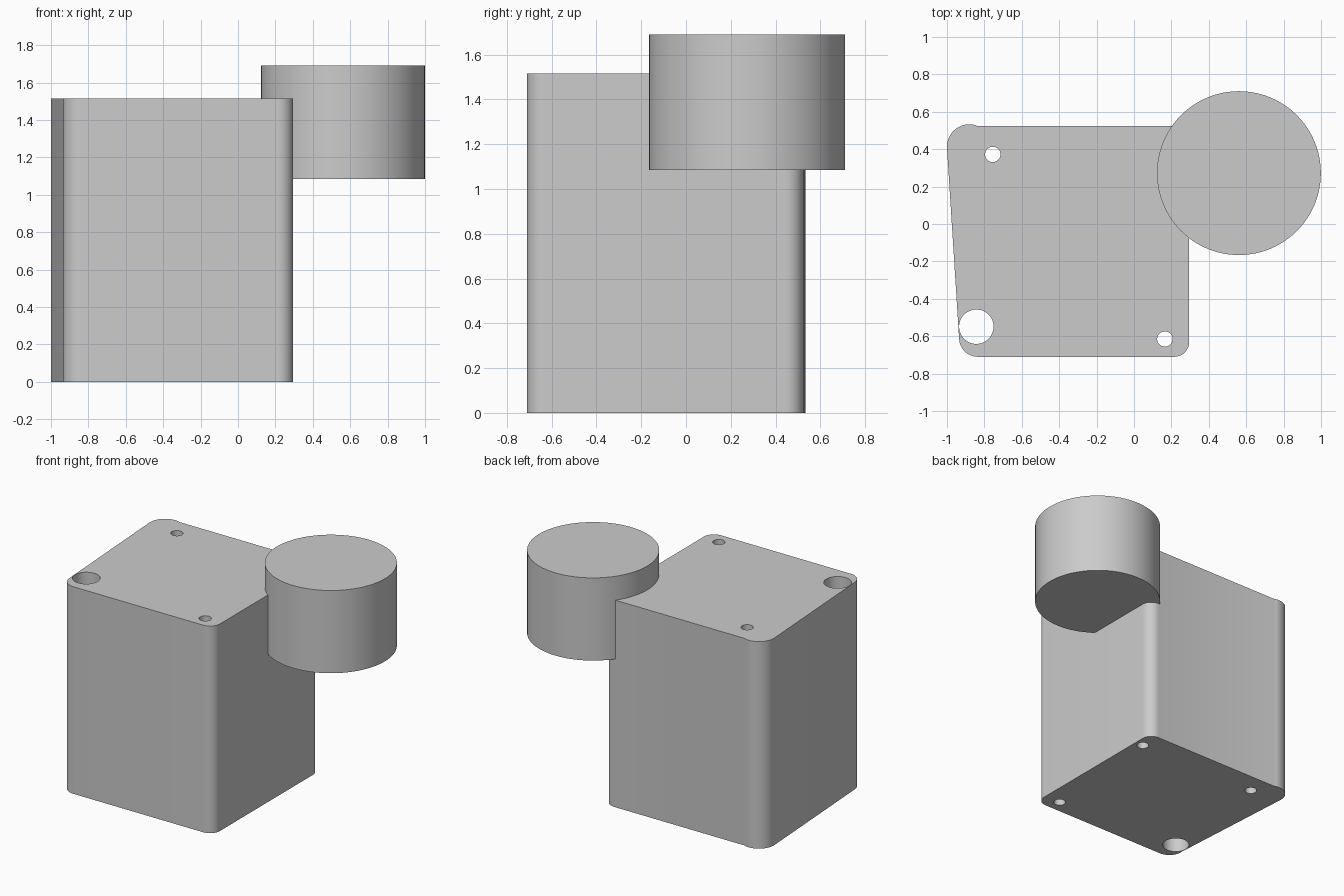
import bpy, bmesh
from math import cos, sin, radians

if "Cube" in bpy.data.objects:
    bpy.data.objects.remove(bpy.data.objects["Cube"])

H = 1.515  # block height


def prism(name, pts, z0, z1):
    """Extrude a closed xy outline between two heights."""
    bm = bmesh.new()
    base = bm.faces.new([bm.verts.new((x, y, z0)) for x, y in pts])
    top = bmesh.ops.extrude_face_region(bm, geom=[base])["geom"]
    bmesh.ops.translate(bm, vec=(0, 0, z1 - z0),
                        verts=[v for v in top if isinstance(v, bmesh.types.BMVert)])
    bmesh.ops.recalc_face_normals(bm, faces=bm.faces)
    mesh = bpy.data.meshes.new(name)
    bm.to_mesh(mesh)
    bm.free()
    ob = bpy.data.objects.new(name, mesh)
    bpy.context.collection.objects.link(ob)
    return ob


def arc(cx, cy, r, a0, a1, n):
    angles = [radians(a0 + (a1 - a0) * i / n) for i in range(n + 1)]
    return [(cx + r * cos(a), cy + r * sin(a)) for a in angles]


def circle(cx, cy, r, n):
    return arc(cx, cy, r, 0, 360, n)[:-1]


def smooth(ob):
    bpy.ops.object.select_all(action='DESELECT')
    ob.select_set(True)
    bpy.context.view_layer.objects.active = ob
    bpy.ops.object.shade_smooth_by_angle(angle=radians(30))


# Block with rounded corners and a slanted left side
outline = (arc(0.215, 0.445, 0.08, 0, 90, 12)
           + [(-0.84, 0.525)]
           + arc(-0.88, 0.413, 0.12, 78, 184, 16)
           + arc(-0.835, -0.61, 0.1, 184, 270, 12)
           + arc(0.215, -0.63, 0.08, 270, 360, 12))
block = prism("block", outline, 0, H)

# Vertical through holes: x, y, radius
holes = [(-0.755, 0.372, 0.041), (0.165, -0.615, 0.041),
         (0.23, 0.37, 0.041), (-0.843, -0.549, 0.092)]
bpy.context.view_layer.objects.active = block
for x, y, r in holes:
    cutter = prism("hole_cutter", circle(x, y, r, 48), -0.1, H + 0.1)
    cutter.hide_render = True
    mod = block.modifiers.new("hole", 'BOOLEAN')
    mod.operation = 'DIFFERENCE'
    mod.solver = 'EXACT'
    mod.object = cutter
    bpy.ops.object.modifier_apply(modifier=mod.name)
    bpy.data.objects.remove(cutter)
smooth(block)

# Solid drum overlapping the back right corner
drum = prism("drum", circle(0.561, 0.272, 0.438, 96), 1.085, 1.69)
smooth(drum)
